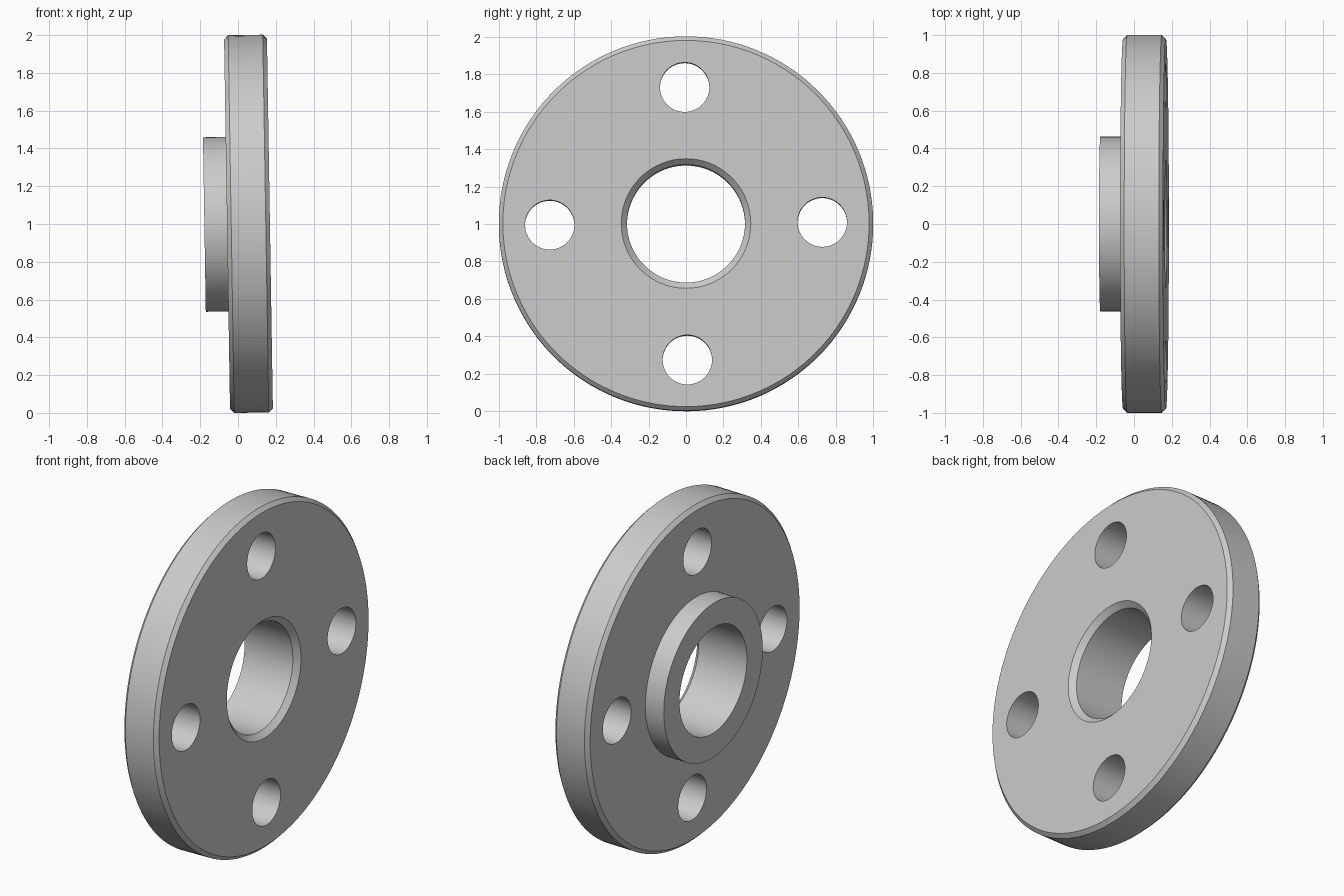
import bpy, bmesh
from math import pi, cos, sin
from mathutils import Matrix

if "Cube" in bpy.data.objects:
    bpy.data.objects.remove(bpy.data.objects["Cube"])

SEG = 128
BOLT_CIRCLE, HOLE_R = 0.728, 0.132


def make_object(name, bm):
    bmesh.ops.recalc_face_normals(bm, faces=bm.faces)
    mesh = bpy.data.meshes.new(name)
    bm.to_mesh(mesh)
    bm.free()
    obj = bpy.data.objects.new(name, mesh)
    bpy.context.collection.objects.link(obj)
    return obj


# Flange body: closed (x, radius) profile revolved around the x axis
profile = [(-0.178, 0.315), (-0.178, 0.462), (-0.058, 0.462), (-0.058, 0.978),
           (-0.036, 1.0), (0.147, 1.0), (0.169, 0.978), (0.169, 0.346), (0.138, 0.315)]
bm = bmesh.new()
rings = [[bm.verts.new((x, r * cos(2 * pi * i / SEG), r * sin(2 * pi * i / SEG)))
          for i in range(SEG)] for x, r in profile]
for k, ring in enumerate(rings):
    nxt = rings[(k + 1) % len(rings)]
    for i in range(SEG):
        j = (i + 1) % SEG
        bm.faces.new((ring[i], ring[j], nxt[j], nxt[i]))
flange = make_object("flange", bm)

# Four bolt hole cutters
bm = bmesh.new()
for i in range(4):
    place = (Matrix.Rotation(i * pi / 2, 4, 'X') @ Matrix.Translation((0.05, 0, BOLT_CIRCLE))
             @ Matrix.Rotation(pi / 2, 4, 'Y'))
    bmesh.ops.create_cone(bm, cap_ends=True, segments=64, radius1=HOLE_R,
                          radius2=HOLE_R, depth=0.6, matrix=place)
cutter = make_object("bolt_hole_cutter", bm)
cutter.hide_render = True

# Cut the bolt holes
bpy.context.view_layer.objects.active = flange
flange.select_set(True)
cut = flange.modifiers.new("bolt_holes", 'BOOLEAN')
cut.operation = 'DIFFERENCE'
cut.solver = 'EXACT'
cut.object = cutter
bpy.ops.object.modifier_apply(modifier=cut.name)
bpy.data.objects.remove(cutter)

# Smooth walls with crisp edges, then the slight lean of the part
bpy.ops.object.shade_smooth_by_angle(angle=pi / 6)
flange.matrix_world = (Matrix.Translation((0, 0, 1.0)) @ Matrix.Rotation(-0.016, 4, 'Y')
                       @ Matrix.Rotation(0.01, 4, 'X'))
